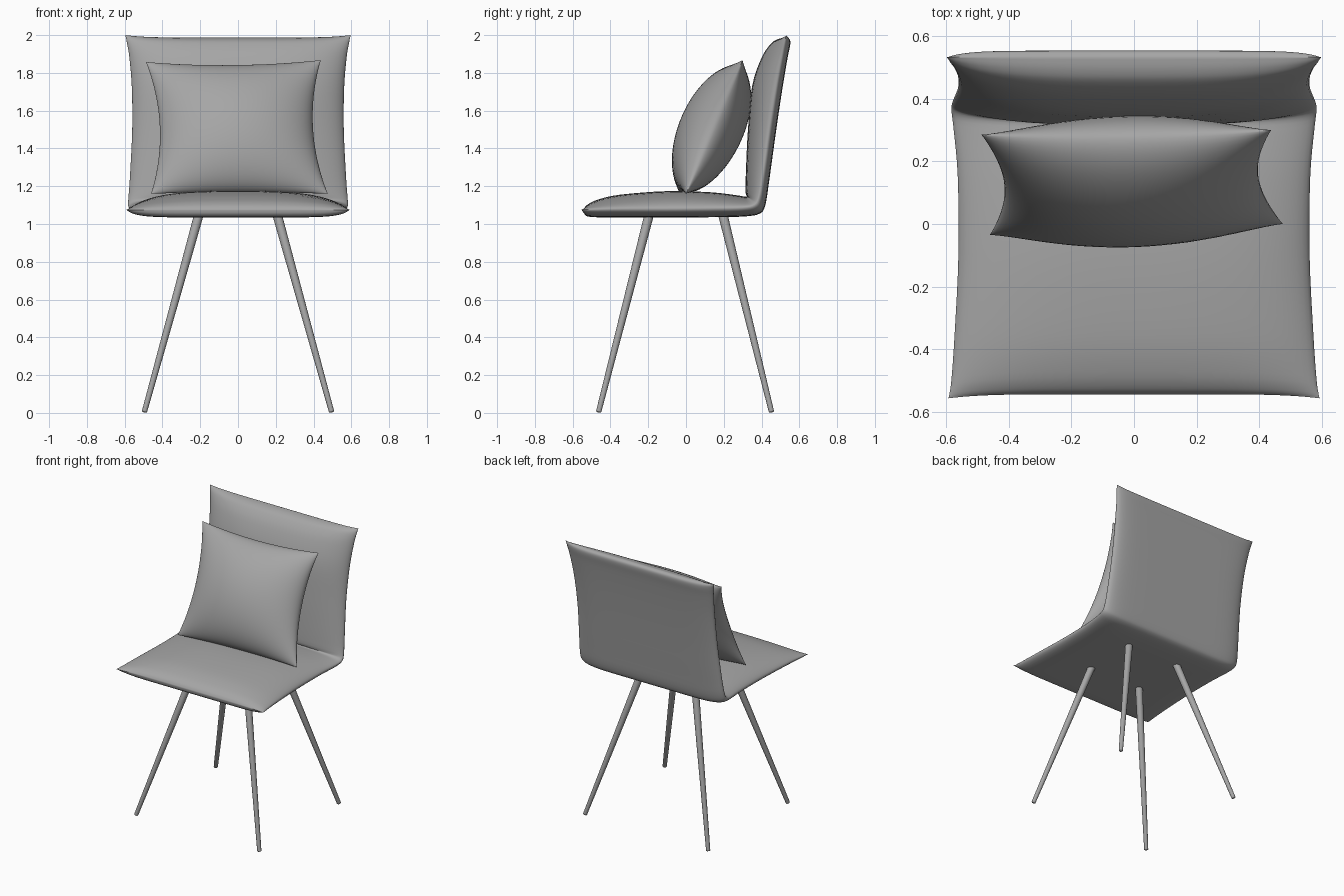
import bpy
import bmesh
from math import sin, pi, radians
from mathutils import Vector

if "Cube" in bpy.data.objects:
    bpy.data.objects.remove(bpy.data.objects["Cube"])

grey = bpy.data.materials.new("soft grey")
grey.use_nodes = True
grey.diffuse_color = (0.38, 0.38, 0.38, 1)
grey.node_tree.nodes["Principled BSDF"].inputs["Base Color"].default_value = (0.38, 0.38, 0.38, 1)


def finish(bm, name, angle):
    bmesh.ops.recalc_face_normals(bm, faces=bm.faces)
    mesh = bpy.data.meshes.new(name)
    bm.to_mesh(mesh)
    bm.free()
    mesh.materials.append(grey)
    obj = bpy.data.objects.new(name, mesh)
    bpy.context.collection.objects.link(obj)
    bpy.ops.object.select_all(action="DESELECT")
    obj.select_set(True)
    bpy.context.view_layer.objects.active = obj
    bpy.ops.object.shade_smooth_by_angle(angle=radians(angle))
    return obj


def padded(name, point, us, vs):
    """Two sheets, point(u, v, side), welded along their shared seam."""
    bm = bmesh.new()
    for side in (-1, 1):
        rows = [[bm.verts.new(point(u, v, side)) for u in us] for v in vs]
        for a, b in zip(rows, rows[1:]):
            for i in range(len(us) - 1):
                bm.faces.new((a[i], a[i + 1], b[i + 1], b[i]))
    bmesh.ops.remove_doubles(bm, verts=bm.verts, dist=0.0001)
    return finish(bm, name, 60)


def catmull(values, t):
    last = len(values) - 1
    i = min(int(t), last - 1)
    f = t - i
    p0, p1, p2, p3 = (Vector(values[max(0, min(last, i + k))]) for k in (-1, 0, 1, 2))
    return 0.5 * (2 * p1 + (p2 - p0) * f + (2 * p0 - 5 * p1 + 4 * p2 - p3) * f ** 2
                  + (3 * p1 - p0 - 3 * p2 + p3) * f ** 3)


spread = [sin(pi / 2 * (i / 16 - 1)) for i in range(33)]

# Seat and back shell: stations from front edge, round the bend, to the top
# (y, z) of the side seam, of the outer sheet, of the inner sheet
seam = [(-.543, 1.075), (-.53, 1.076), (-.49, 1.077), (-.35, 1.08), (-.1, 1.08), (.15, 1.083),
        (.3, 1.087), (.36, 1.1), (.385, 1.14), (.405, 1.25), (.44, 1.5), (.475, 1.72),
        (.505, 1.88), (.52, 1.955), (.528, 1.98), (.532, 1.987)]
outer = [seam[0], (-.535, 1.05), (-.5, 1.037), (-.35, 1.035), (-.1, 1.035), (.15, 1.036),
         (.31, 1.04), (.39, 1.055), (.42, 1.1), (.442, 1.24), (.478, 1.5), (.511, 1.72),
         (.538, 1.88), (.552, 1.95), (.549, 1.977), seam[-1]]
inner = [seam[0], (-.525, 1.1), (-.47, 1.128), (-.35, 1.155), (-.1, 1.174), (.13, 1.168),
         (.27, 1.152), (.322, 1.145), (.315, 1.17), (.318, 1.3), (.328, 1.5), (.35, 1.73),
         (.4, 1.88), (.45, 1.955), (.49, 1.98), seam[-1]]
width = [(w, 0) for w in (.592, .588, .582, .572, .56, .562, .575, .582, .58, .572,
                          .56, .562, .575, .588, .594, .597)]
ends = len(seam) - 1


def shell_point(u, t, side):
    s = catmull(seam, t)
    if side > 0:
        p = s.lerp(catmull(inner, t), (1 - abs(u) ** 3) ** 0.6)
    else:
        p = s.lerp(catmull(outer, t), (1 - u ** 8) ** 0.5)
    flare = 0.013 * u ** 6
    y = p.x - flare * max(0, 1 - t / 3)
    z = p.y + flare * max(0, 1 - (ends - t) / 3)
    # the tips reach full width, the body between draws in slightly
    return (u * catmull(width, t).x, y, z)


padded("seat_and_back", shell_point, spread, [i / 4 for i in range(4 * ends + 1)])

# Loose cushion leaning on the back, slightly twisted
low_left, low_right = Vector((-.46, -.035, 1.16)), Vector((.475, 0, 1.16))
top_left, top_right = Vector((-.487, .285, 1.858)), Vector((.438, .3, 1.868))
normal = Vector((0, .919, -.395))
up = Vector((0, .395, .919))


def cushion_point(u, v, side):
    low = low_left.lerp(low_right, (u + 1) / 2)
    top = top_left.lerp(top_right, (u + 1) / 2)
    p = low.lerp(top, (v + 1) / 2)
    p.x -= 0.06 * u * (1 - v * v)
    p -= up * v * (0.028 if v > 0 else 0.012) * (1 - u * u)
    puff = ((1 - u * u) * (1 - v * v)) ** 0.58
    return p + normal * side * 0.17 * puff


padded("cushion", cushion_point, spread, spread)

# Four splayed, tapered legs
for front, y_top, y_foot in (("front", -.195, -.463), ("back", .195, .453)):
    for hand, sx in (("left", 1), ("right", -1)):
        foot = Vector((sx * .496, y_foot, 0.004))
        head = Vector((sx * .207, y_top, 1.05))
        axis = head - foot
        bm = bmesh.new()
        bmesh.ops.create_cone(bm, cap_ends=True, segments=20, radius1=.014,
                              radius2=.025, depth=axis.length)
        rim = [e for e in bm.edges if all(v.co.z < 0 for v in e.verts)]
        bmesh.ops.bevel(bm, geom=rim, offset=.006, segments=3, affect="EDGES", profile=0.5)
        turn = Vector((0, 0, 1)).rotation_difference(axis).to_matrix()
        for v in bm.verts:
            v.co = turn @ v.co + (head + foot) / 2
        finish(bm, f"{front}_{hand}_leg", 40)
